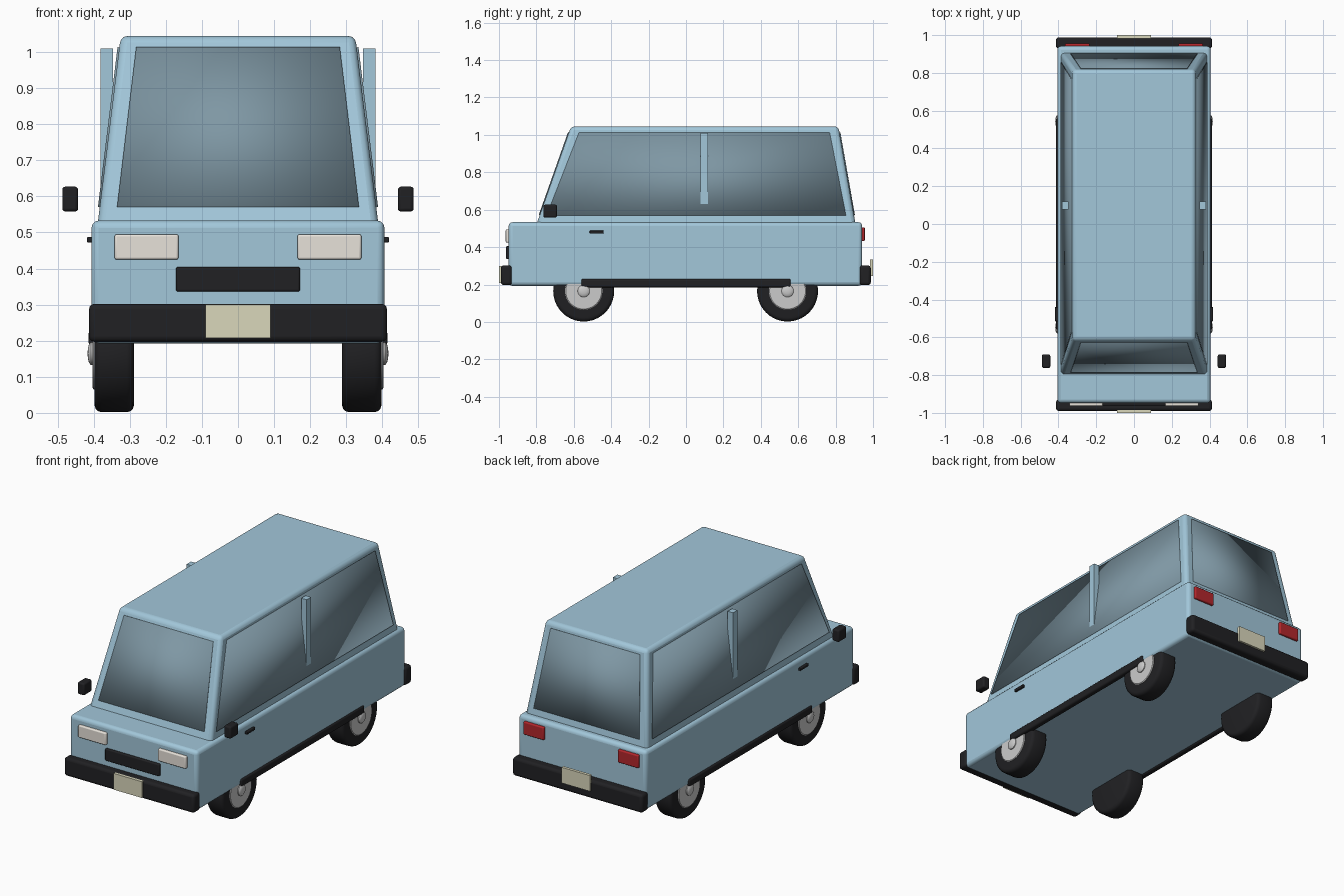
import bpy, bmesh, math
from mathutils import Vector

if "Cube" in bpy.data.objects:
    bpy.data.objects.remove(bpy.data.objects["Cube"])


def material(name, r, g, b):
    m = bpy.data.materials.new(name)
    m.diffuse_color = (r, g, b, 1)
    m.use_nodes = True
    m.node_tree.nodes["Principled BSDF"].inputs["Base Color"].default_value = m.diffuse_color
    return m


PAINT = material("blue_paint", 0.36, 0.57, 0.70)
GLASS = material("dark_glass", 0.21, 0.31, 0.37)
BLACK = material("black_trim", 0.015, 0.015, 0.017)
LAMP = material("lamp_glass", 0.80, 0.76, 0.70)
RED = material("red_lamp", 0.45, 0.02, 0.025)
PLATE = material("plate_cream", 0.70, 0.68, 0.50)
METAL = material("wheel_metal", 0.55, 0.55, 0.56)


def finish(name, bm, mat, bevel=0, segments=3):
    bmesh.ops.recalc_face_normals(bm, faces=bm.faces)
    mesh = bpy.data.meshes.new(name)
    bm.to_mesh(mesh)
    bm.free()
    mesh.materials.append(mat)
    ob = bpy.data.objects.new(name, mesh)
    bpy.context.collection.objects.link(ob)
    if bevel:
        mod = ob.modifiers.new("bevel", "BEVEL")
        mod.width, mod.segments = bevel, segments
        mod.limit_method = "ANGLE"
    bpy.ops.object.select_all(action="DESELECT")
    ob.select_set(True)
    bpy.context.view_layer.objects.active = ob
    bpy.ops.object.shade_smooth_by_angle(angle=math.radians(35))
    return ob


def frustum(name, low, high, z0, z1, mat, bevel=0, segments=3):
    """Box whose bottom and top are rectangles (x0, x1, y0, y1)."""
    bm = bmesh.new()
    rings = []
    for (x0, x1, y0, y1), z in ((low, z0), (high, z1)):
        rings.append([bm.verts.new((x, y, z)) for x, y in
                      ((x0, y0), (x1, y0), (x1, y1), (x0, y1))])
    bm.faces.new(rings[0])
    bm.faces.new(rings[1])
    for i in range(4):
        j = (i + 1) % 4
        bm.faces.new((rings[0][i], rings[0][j], rings[1][j], rings[1][i]))
    return finish(name, bm, mat, bevel, segments)


def box(name, x, y, z, mat, bevel=0):
    r = (*x, *y)
    return frustum(name, r, r, *z, mat, bevel)


def pair(name, x, y, z, mat, bevel=0):
    box(name + "_right", x, y, z, mat, bevel)
    box(name + "_left", (-x[1], -x[0]), y, z, mat, bevel)


def pane(name, corners):
    bm = bmesh.new()
    bm.faces.new([bm.verts.new(c) for c in corners])
    ob = finish(name, bm, GLASS)
    mod = ob.modifiers.new("thickness", "SOLIDIFY")
    mod.thickness, mod.offset = 0.01, 0


def lathe(name, profile, side, y, mat):
    """Spin (x, radius) points around a wheel axle."""
    bm = bmesh.new()
    verts = [bm.verts.new((side * x, y, 0.165 + r)) for x, r in profile]
    edges = [bm.edges.new(p) for p in zip(verts, verts[1:])]
    bmesh.ops.spin(bm, geom=verts + edges, cent=(0, y, 0.165), axis=(1, 0, 0),
                   angle=2 * math.pi, steps=40)
    bmesh.ops.remove_doubles(bm, verts=bm.verts, dist=1e-4)
    finish(name, bm, mat)


# Lower body and tapered cabin
box("lower_body", (-0.406, 0.406), (-0.948, 0.942), (0.193, 0.533), PAINT, 0.02)
frustum("cabin", (-0.39, 0.39, -0.802, 0.908), (-0.325, 0.325, -0.615, 0.815),
        0.515, 1.045, PAINT, 0.02)


# Window panes lying on the cabin walls
def wall(low, high, z):
    return low + (high - low) * (z - 0.515) / 0.53


Z0, Z1 = 0.57, 1.013
for name, low, high in (("windshield", -0.802, -0.615), ("rear_window", 0.908, 0.815)):
    a, b = wall(low, high, Z0), wall(low, high, Z1)
    pane(name, ((-0.335, a, Z0), (0.335, a, Z0), (0.282, b, Z1), (-0.282, b, Z1)))
for s, side in ((1, "right"), (-1, "left")):
    a, b = s * wall(0.39, 0.325, Z0), s * wall(0.39, 0.325, Z1)
    pane("side_window_" + side,
         ((a, -0.745, Z0), (a, 0.855, Z0), (b, 0.768, Z1), (b, -0.572, Z1)))

# Upright door pillars
pair("door_pillar", (0.347, 0.381), (0.078, 0.118), (0.57, 1.01), PAINT)

# Bumpers and plates
for name, y, py, pz in (("front", (-0.99, -0.93), (-1.0, -0.985), (0.207, 0.30)),
                        ("rear", (0.928, 0.988), (0.983, 1.0), (0.245, 0.335))):
    box(name + "_bumper", (-0.413, 0.413), y, (0.197, 0.302), BLACK, 0.015)
    box(name + "_plate", (-0.09, 0.09), py, pz, PLATE)

# Lamps and grille
pair("headlight", (0.165, 0.342), (-0.964, -0.935), (0.425, 0.495), LAMP, 0.006)
pair("tail_light", (0.235, 0.365), (0.93, 0.956), (0.432, 0.506), RED, 0.006)
box("grille", (-0.172, 0.172), (-0.962, -0.935), (0.336, 0.405), BLACK, 0.006)

# Sills, handles and mirrors
pair("side_sill", (0.38, 0.414), (-0.56, 0.56), (0.185, 0.23), BLACK, 0.01)
pair("door_handle", (0.395, 0.419), (-0.515, -0.44), (0.472, 0.488), BLACK, 0.004)
pair("mirror", (0.443, 0.487), (-0.762, -0.69), (0.558, 0.627), BLACK, 0.009)

# Wheels: tire, rim disc and domed cap
TIRE = [(0.288, 0), (0.288, 0.142), (0.291, 0.153), (0.298, 0.16), (0.308, 0.163),
        (0.378, 0.163), (0.388, 0.16), (0.395, 0.153), (0.398, 0.142), (0.398, 0)]
RIM = [(0.38, 0.1), (0.4, 0.1), (0.403, 0.096), (0.403, 0)]
CAP = [(0.395, 0.033), (0.408, 0.032), (0.413, 0.026), (0.416, 0.014), (0.417, 0)]
for end, y in (("front", -0.547), ("rear", 0.543)):
    for s, side in ((1, "right"), (-1, "left")):
        tag = f"{end}_{side}"
        lathe(tag + "_tire", TIRE, s, y, BLACK)
        lathe(tag + "_rim", RIM, s, y, METAL)
        lathe(tag + "_hub_cap", CAP, s, y, METAL)
